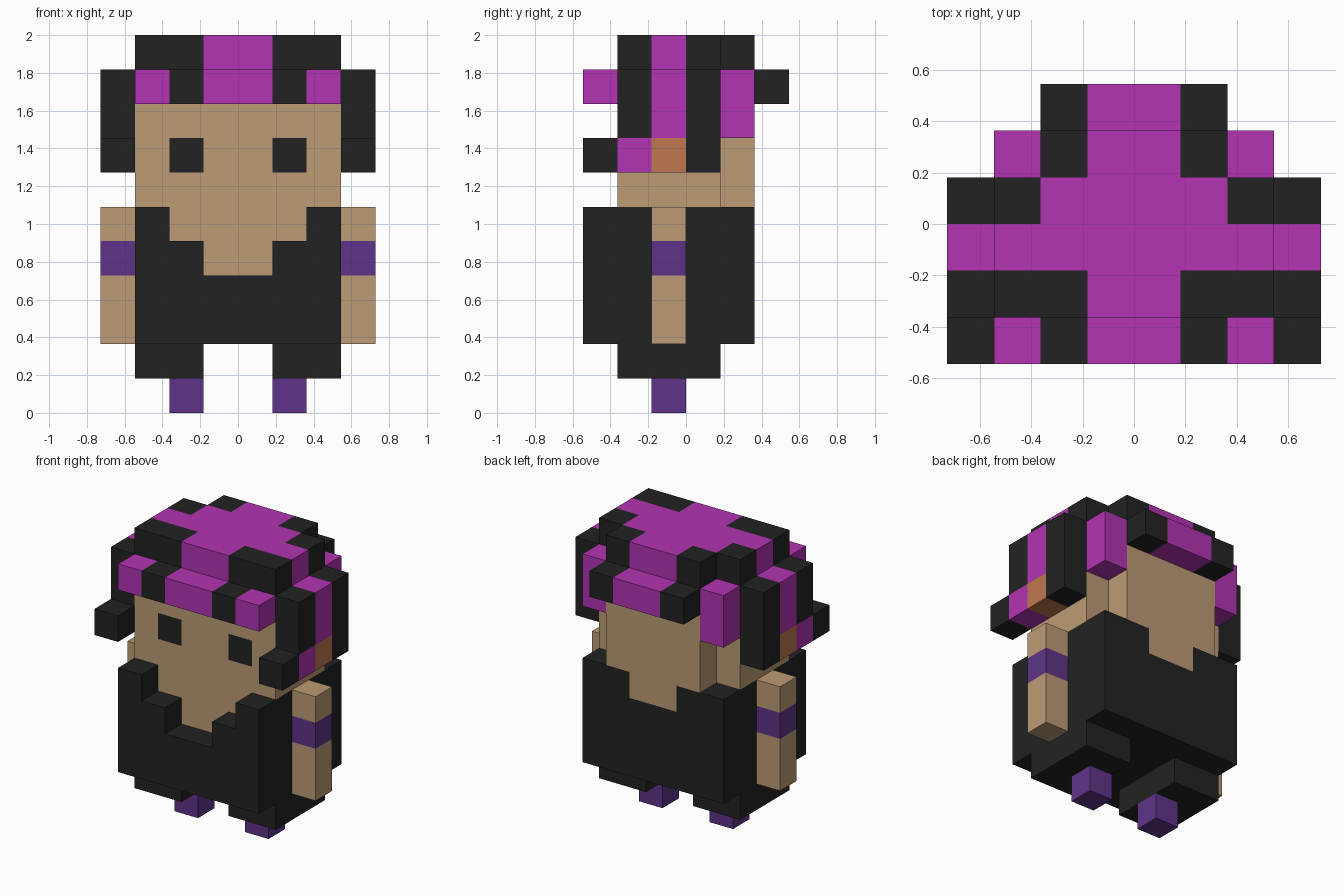
import bpy, bmesh, math
from mathutils import Vector

if "Cube" in bpy.data.objects:
    bpy.data.objects.remove(bpy.data.objects["Cube"], do_unlink=True)

U = 2 / 11  # size of one block

COLOURS = {
    "black": (0.0165, 0.0165, 0.0165),
    "magenta": (0.445, 0.034, 0.445),
    "tan": (0.503, 0.328, 0.178),
    "purple": (0.114, 0.034, 0.250),
    "copper": (0.515, 0.188, 0.080),
}
MATS = {}
for cname, rgb in COLOURS.items():
    m = bpy.data.materials.new(cname)
    m.use_nodes = True
    m.diffuse_color = (*rgb, 1)
    bsdf = m.node_tree.nodes["Principled BSDF"]
    bsdf.inputs["Base Color"].default_value = (*rgb, 1)
    bsdf.inputs["Roughness"].default_value = 0.9
    MATS[cname] = m

AXES = [Vector(d) for d in ((1, 0, 0), (-1, 0, 0), (0, 1, 0),
                            (0, -1, 0), (0, 0, 1), (0, 0, -1))]


def build(name, boxes, sym=False, flip=False):
    """Fuse boxes (colour, x0, x1, y0, y1, z0, z1) in block units into one shell.
    Later boxes repaint earlier ones; sym repeats them across x, flip mirrors them."""
    cells = {}
    for colour, x0, x1, y0, y1, z0, z1 in boxes:
        for x in range(x0, x1):
            for y in range(y0, y1):
                for z in range(z0, z1):
                    if not flip:
                        cells[x, y, z] = colour
                    if sym or flip:
                        cells[-1 - x, y, z] = colour
    used = sorted(set(cells.values()))
    bm = bmesh.new()
    for cell, colour in cells.items():
        centre = Vector(cell) + Vector((0.5, 0.5, 0.5))
        for n in AXES:
            if tuple(int(c + d) for c, d in zip(cell, n)) in cells:
                continue
            a = Vector((n.y, n.z, n.x)) / 2
            b = n.cross(a)
            mid = centre + n / 2
            corners = (mid - a - b, mid + a - b, mid + a + b, mid - a + b)
            face = bm.faces.new([bm.verts.new(c * U) for c in corners])
            face.material_index = used.index(colour)
    bmesh.ops.remove_doubles(bm, verts=bm.verts, dist=0.001)
    # Merge the small squares into large flat panels of one colour
    bmesh.ops.dissolve_limit(bm, angle_limit=math.radians(1), verts=bm.verts,
                             edges=bm.edges, delimit={'MATERIAL'})
    me = bpy.data.meshes.new(name)
    bm.to_mesh(me)
    bm.free()
    for c in used:
        me.materials.append(MATS[c])
    bpy.context.collection.objects.link(bpy.data.objects.new(name, me))


def pair(name, boxes):
    build("left_" + name, boxes)
    build("right_" + name, boxes, flip=True)


# Feet and legs
pair("foot", [("purple", 1, 2, -1, 0, 0, 1)])
pair("leg", [("black", 1, 3, -2, 1, 1, 2)])

# Torso with bare chest in front and nape at the back
build("torso", [
    ("black", 0, 3, -2, 2, 2, 6),
    ("tan", 0, 1, -2, -1, 4, 5),
    ("tan", 0, 2, -2, -1, 5, 6),
    ("tan", 0, 1, -1, 2, 5, 6),
], sym=True)

# Raised coat front with stepped neckline
build("coat_front", [
    ("black", 0, 3, -3, -2, 2, 4),
    ("black", 1, 3, -3, -2, 4, 5),
    ("black", 2, 3, -3, -2, 5, 6),
], sym=True)

# Arms with a coloured band
pair("arm", [
    ("tan", 3, 4, -1, 0, 2, 6),
    ("purple", 3, 4, -1, 0, 4, 5),
])

# Head with flush eyes
build("head", [
    ("tan", 0, 3, -2, 1, 6, 10),
    ("tan", 0, 2, 1, 2, 6, 10),
    ("black", 1, 2, -2, -1, 7, 8),
], sym=True)

# Hair crown
build("hair_crown", [
    ("black", 0, 3, -2, 1, 10, 11),
    ("black", 0, 2, 1, 2, 10, 11),
    ("magenta", 0, 1, -2, 2, 10, 11),
    ("magenta", 0, 3, -1, 0, 10, 11),
    ("magenta", 0, 2, 0, 1, 10, 11),
], sym=True)

# Fringe over the brow
build("hair_fringe", [
    ("magenta", 0, 3, -3, -2, 9, 10),
    ("black", 1, 2, -3, -2, 9, 10),
], sym=True)

# Back hair
build("hair_back", [
    ("black", 0, 2, 2, 3, 9, 10),
    ("magenta", 0, 1, 2, 3, 9, 10),
], sym=True)

# Tufts at the back corners
pair("corner_tuft", [("magenta", 2, 3, 1, 2, 8, 10)])

# Side locks curling forward, with a copper patch over the ear
pair("side_lock", [
    ("black", 3, 4, -2, 1, 7, 10),
    ("magenta", 3, 4, -1, 0, 8, 10),
    ("copper", 3, 4, -1, 0, 7, 8),
    ("magenta", 3, 4, -2, -1, 7, 8),
    ("black", 3, 4, -3, -2, 7, 8),
])
